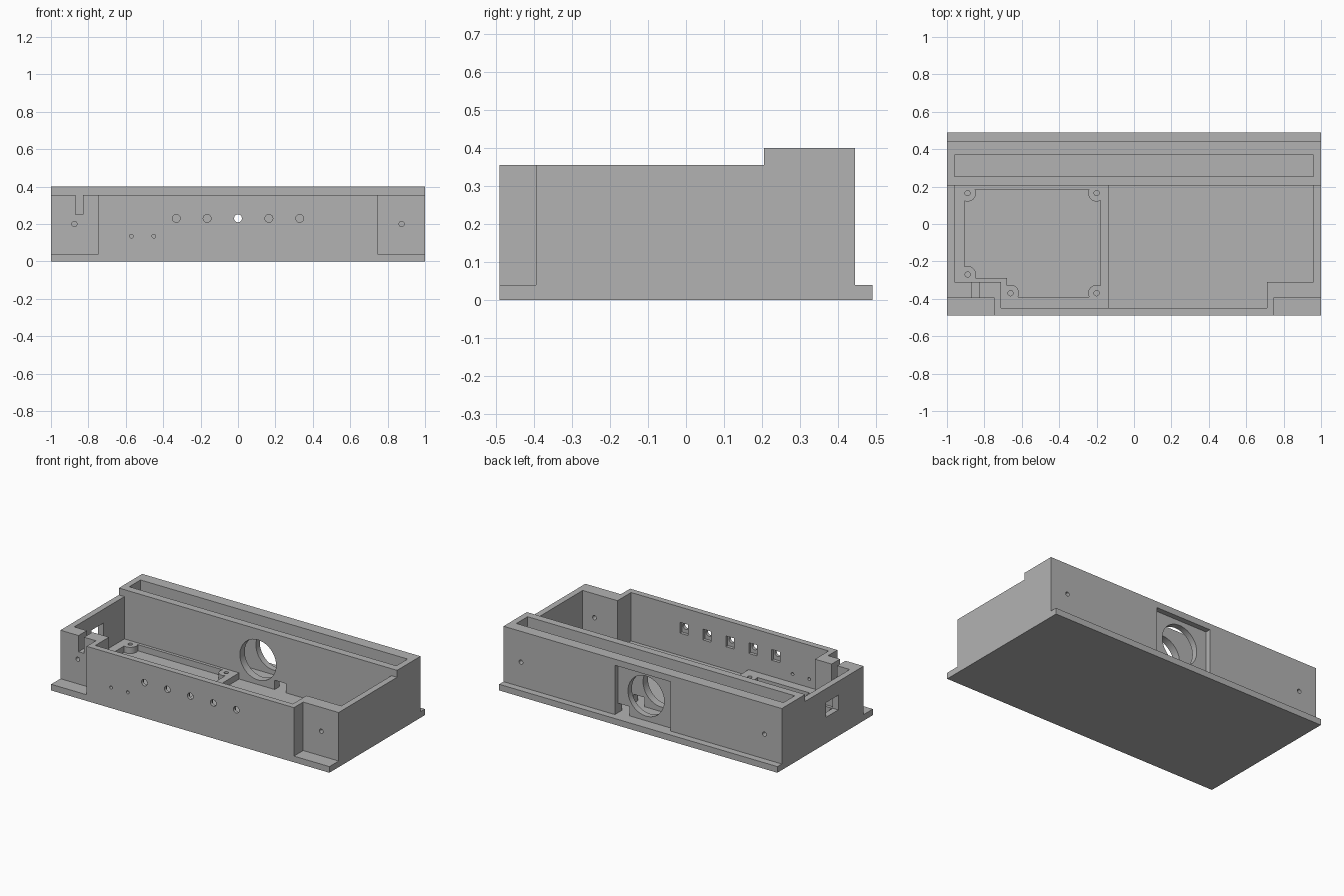
import bpy, bmesh, math
from mathutils import Matrix, Vector

if "Cube" in bpy.data.objects:
    bpy.data.objects.remove(bpy.data.objects["Cube"])

grey = bpy.data.materials.new("plain_grey")
grey.use_nodes = True
grey.diffuse_color = (0.45, 0.45, 0.45, 1)
grey.node_tree.nodes["Principled BSDF"].inputs["Base Color"].default_value = (0.45, 0.45, 0.45, 1)


def make(name, bm):
    bmesh.ops.recalc_face_normals(bm, faces=bm.faces)
    mesh = bpy.data.meshes.new(name)
    bm.to_mesh(mesh)
    bm.free()
    mesh.materials.append(grey)
    obj = bpy.data.objects.new(name, mesh)
    bpy.context.scene.collection.objects.link(obj)
    return obj


def prism(name, outline, z0, z1):
    bm = bmesh.new()
    face = bm.faces.new([bm.verts.new((x, y, z0)) for x, y in outline])
    out = bmesh.ops.extrude_face_region(bm, geom=[face])
    moved = [g for g in out["geom"] if isinstance(g, bmesh.types.BMVert)]
    bmesh.ops.translate(bm, verts=moved, vec=(0, 0, z1 - z0))
    return make(name, bm)


def box(name, x0, x1, y0, y1, z0, z1):
    return prism(name, [(x0, y0), (x1, y0), (x1, y1), (x0, y1)], z0, z1)


def rod(name, start, end, radius, sides=32):
    a, b = Vector(start), Vector(end)
    turn = (b - a).to_track_quat('Z', 'Y').to_matrix().to_4x4()
    bm = bmesh.new()
    bmesh.ops.create_cone(bm, cap_ends=True, segments=sides, radius1=radius, radius2=radius,
                          depth=(b - a).length, matrix=Matrix.Translation((a + b) / 2) @ turn)
    return make(name, bm)


def cut(target, cutter):
    """Subtract the cutter from the target, then discard the cutter."""
    mod = target.modifiers.new("cut", 'BOOLEAN')
    mod.operation, mod.solver, mod.object = 'DIFFERENCE', 'EXACT', cutter
    graph = bpy.context.evaluated_depsgraph_get()
    mesh = bpy.data.meshes.new_from_object(target.evaluated_get(graph))
    target.modifiers.clear()
    target.data = mesh
    bpy.data.objects.remove(cutter)


# Enclosure: solid block, then outer steps
body = box("enclosure_body", -1, 1, -0.49, 0.49, 0, 0.4)
cut(body, box("front_step", -1.1, 1.1, -0.6, 0.205, 0.355, 0.5))
cut(body, box("rear_ledge", -1.1, 1.1, 0.445, 0.6, 0.04, 0.5))
for s in (-1, 1):
    x0, x1 = sorted((s * 0.745, s * 1.1))
    cut(body, box("corner_notch", x0, x1, -0.6, -0.395, 0.04, 0.5))

# Main cavity and rear trench
cavity = [(-0.96, 0.205), (-0.96, -0.31), (-0.71, -0.31), (-0.71, -0.45),
          (0.71, -0.45), (0.71, -0.31), (0.96, -0.31), (0.96, 0.205)]
cut(body, prism("main_cavity", cavity, 0.04, 0.5))
cut(body, box("rear_trench", -0.96, 0.96, 0.255, 0.37, 0.04, 0.5))

# Rear recess with the large round opening and cable notch
cut(body, box("rear_recess", -0.2, 0.2, 0.41, 0.6, 0.04, 0.36))
cut(body, rod("round_opening", (0, 0.15, 0.2), (0, 0.43, 0.2), 0.13, 64))
cut(body, box("cable_notch", 0.12, 0.2, 0.15, 0.43, 0.04, 0.1))

# Front wall: button holes backed by square pockets, and two small holes
for i in range(-2, 3):
    x = i * 0.165
    cut(body, rod("button_hole", (x, -0.55, 0.23), (x, -0.4, 0.23), 0.021))
    cut(body, box("button_pocket", x - 0.029, x + 0.029, -0.47, -0.4, 0.185, 0.255))
for x in (-0.57, -0.45):
    cut(body, rod("indicator_hole", (x, -0.55, 0.135), (x, -0.4, 0.135), 0.01, 20))

# Screw holes at the four corners
for x in (-0.875, 0.875):
    for y0, y1 in ((-0.45, -0.25), (0.33, 0.5)):
        cut(body, rod("screw_hole", (x, y0, 0.2), (x, y1, 0.2), 0.014, 20))

# Slot in the right front corner and window in the right end wall
cut(body, box("corner_slot", -0.87, -0.83, -0.45, -0.25, 0.25, 0.5))
cut(body, box("end_window", -1.1, -0.9, -0.135, -0.01, 0.17, 0.265))

# Circuit board deck with a pocket that leaves round bosses
deck = prism("circuit_board_deck", [(-0.965, 0.21), (-0.965, -0.315), (-0.715, -0.315),
             (-0.715, -0.455), (-0.135, -0.455), (-0.135, 0.21)], 0.02, 0.08)
pocket = prism("board_pocket", [(-0.905, 0.185), (-0.905, -0.29), (-0.68, -0.29),
               (-0.68, -0.39), (-0.18, -0.39), (-0.18, 0.185)], 0, 0.2)
bosses = [(-0.89, 0.165), (-0.2, 0.165), (-0.89, -0.27), (-0.2, -0.37), (-0.66, -0.37)]
for x, y in bosses:
    cut(pocket, rod("boss", (x, y, -0.1), (x, y, 0.3), 0.045))
cut(deck, pocket)
for x, y in bosses:
    cut(deck, rod("boss_hole", (x, y, 0), (x, y, 0.2), 0.014, 20))

# Smooth the round bores, keep edges sharp
for obj in (body, deck):
    for other in bpy.context.selected_objects:
        other.select_set(False)
    obj.select_set(True)
    bpy.context.view_layer.objects.active = obj
    bpy.ops.object.shade_smooth_by_angle(angle=math.radians(30))
